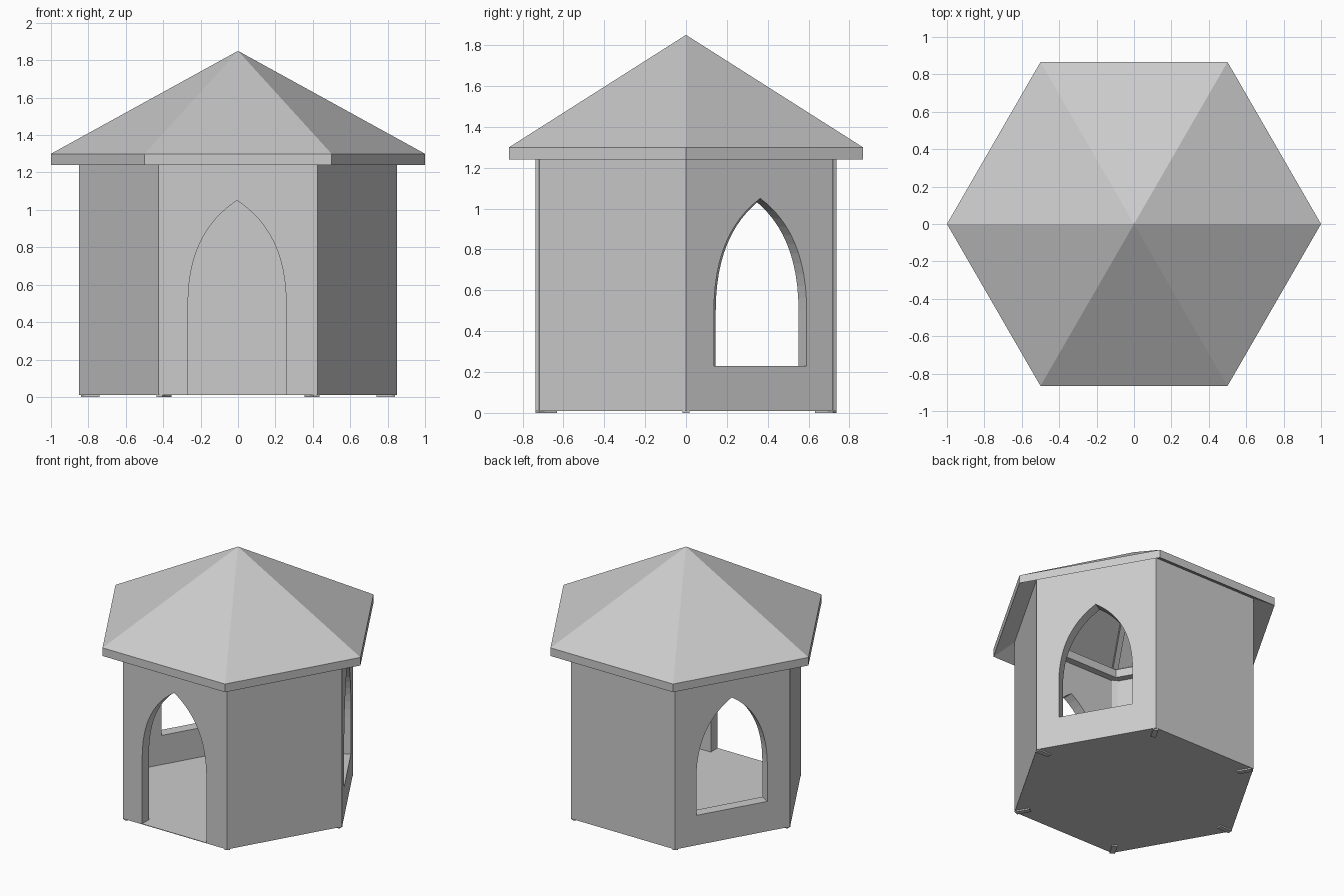
import bpy, bmesh
from math import pi, cos, sin
from mathutils import Matrix

if "Cube" in bpy.data.objects:
    bpy.data.objects.remove(bpy.data.objects["Cube"])


def finish(bm, name):
    bmesh.ops.remove_doubles(bm, verts=bm.verts[:], dist=1e-5)
    bmesh.ops.recalc_face_normals(bm, faces=bm.faces[:])
    me = bpy.data.meshes.new(name)
    bm.to_mesh(me)
    bm.free()
    ob = bpy.data.objects.new(name, me)
    bpy.context.collection.objects.link(ob)
    return ob


def hex_lathe(name, profile):
    """Sweep a closed (radius, z) profile around six sides."""
    bm = bmesh.new()
    rings = [[bm.verts.new((r * cos(i * pi / 3), r * sin(i * pi / 3), z))
              for r, z in profile] for i in range(6)]
    n = len(profile)
    for i in range(6):
        a, b = rings[i], rings[(i + 1) % 6]
        for j in range(n):
            k = (j + 1) % n
            if profile[j][0] == 0 and profile[k][0] == 0:
                continue
            if profile[j][0] == 0:
                bm.faces.new((a[j], b[k], a[k]))
            elif profile[k][0] == 0:
                bm.faces.new((a[j], b[j], a[k]))
            else:
                bm.faces.new((a[j], b[j], b[k], a[k]))
    loose = [v for v in bm.verts if not v.link_faces]
    bmesh.ops.delete(bm, geom=loose, context='VERTS')
    return finish(bm, name)


def prism(name, outline, y0, y1, angle):
    """Extrude an (x, z) outline along y, then turn it around z."""
    bm = bmesh.new()
    face = bm.faces.new([bm.verts.new((x, y0, z)) for x, z in outline])
    ext = bmesh.ops.extrude_face_region(bm, geom=[face])
    verts = [v for v in ext['geom'] if isinstance(v, bmesh.types.BMVert)]
    bmesh.ops.translate(bm, verts=verts, vec=(0, y1 - y0, 0))
    bm.transform(Matrix.Rotation(angle, 4, 'Z'))
    return finish(bm, name)


def arch(bottom, half=0.262, spring=0.5, ctrl=0.88, top=1.05, cx=-0.005, n=12):
    """Pointed arch outline."""
    side = []
    for i in range(n + 1):
        t = i / n
        side.append((half * (1 - t * t),
                     (1 - t) ** 2 * spring + 2 * t * (1 - t) * ctrl + t * t * top))
    right = [(half, bottom)] + side
    left = [(-x, z) for x, z in reversed(right[:-1])]
    return [(x + cx, z) for x, z in right + left]


def under(r):
    """Height of the roof underside at hexagon radius r."""
    return 1.24 + 0.55 * (1 - r)


# Floor, walls, roof shell and top beam
hex_lathe("floor", [(0, 0.01), (0.85, 0.01), (0.85, 0.014), (0, 0.014)])
walls = hex_lathe("walls", [(0.85, 0.014), (0.85, under(0.85)),
                            (0.758, under(0.758)), (0.758, 0.014)])
hex_lathe("roof", [(0, 1.85), (1, 1.30), (1, 1.24), (0, 1.79)])
hex_lathe("top_beam", [(0.79, 1.28), (0.79, 1.34), (0.70, 1.34), (0.70, 1.28)])

# Doorway in the front wall, windows in the two rear side walls
for bottom, angle in ((-0.1, 0), (0.23, 2 * pi / 3), (0.23, -2 * pi / 3)):
    cutter = prism("opening_cutter", arch(bottom), -0.9, -0.55, angle)
    cutter.hide_render = True
    mod = walls.modifiers.new("opening", 'BOOLEAN')
    mod.operation = 'DIFFERENCE'
    mod.solver = 'EXACT'
    mod.object = cutter
    bpy.context.view_layer.objects.active = walls
    bpy.ops.object.modifier_apply(modifier=mod.name)
    bpy.data.objects.remove(cutter)

# Corner posts and hip rafters
for i in range(6):
    a = i * pi / 3
    prism(f"corner_post_{i + 1}", [(0.74, 0), (0.84, 0), (0.84, 1.31), (0.74, 1.31)],
          -0.018, 0.018, a)
    prism(f"rafter_{i + 1}", [(0.8, under(0.8)), (0, under(0)),
                              (0, under(0) - 0.05), (0.8, under(0.8) - 0.05)],
          -0.018, 0.018, a)
